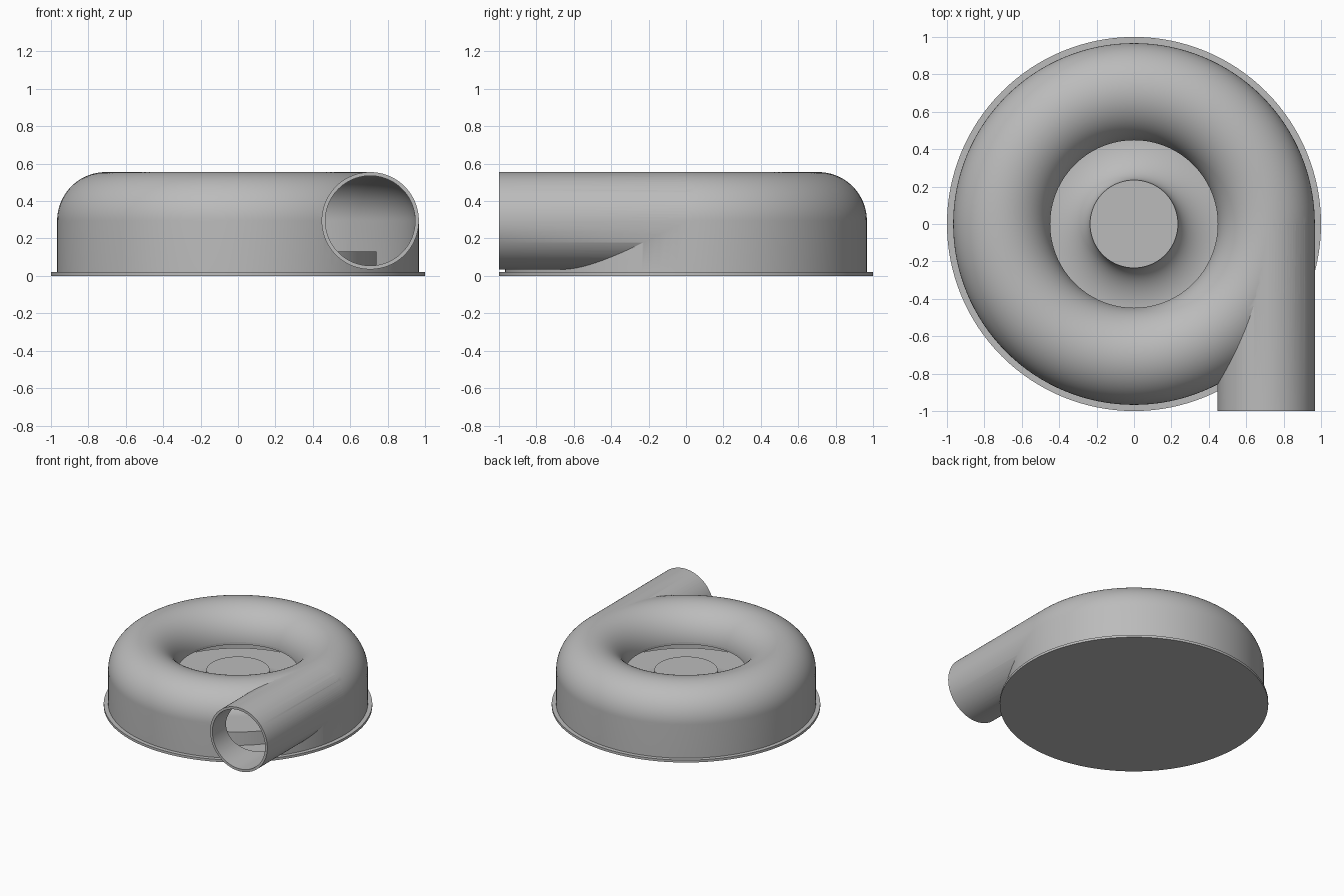
import bpy, bmesh, math
from mathutils import Matrix

cube = bpy.data.objects.get("Cube")
if cube:
    bpy.data.objects.remove(cube)

grey = bpy.data.materials.new("plain grey")
grey.use_nodes = True
GREY = (0.5, 0.5, 0.5, 1)
grey.diffuse_color = GREY
grey.node_tree.nodes["Principled BSDF"].inputs["Base Color"].default_value = GREY

TUBE_X, TUBE_Z, TUBE_R, WALL = 0.707, 0.295, 0.26, 0.02
FLOOR = 0.02


def add_object(name, bm):
    bmesh.ops.recalc_face_normals(bm, faces=bm.faces)
    mesh = bpy.data.meshes.new(name)
    bm.to_mesh(mesh)
    bm.free()
    mesh.materials.append(grey)
    obj = bpy.data.objects.new(name, mesh)
    bpy.context.collection.objects.link(obj)
    return obj


def revolve(name, profile, steps=128):
    """Spin an (r, z) profile, which starts and ends on the axis."""
    bm = bmesh.new()
    verts = [bm.verts.new((r, 0, z)) for r, z in profile]
    edges = [bm.edges.new(pair) for pair in zip(verts, verts[1:])]
    bmesh.ops.spin(bm, geom=verts + edges, cent=(0, 0, 0), axis=(0, 0, 1),
                   angle=math.tau, steps=steps, use_merge=True)
    bmesh.ops.remove_doubles(bm, verts=bm.verts, dist=1e-5)
    return add_object(name, bm)


def tube(name, radius, y0, y1):
    bm = bmesh.new()
    place = Matrix.Translation((TUBE_X, (y0 + y1) / 2, TUBE_Z)) @ Matrix.Rotation(math.pi / 2, 4, "X")
    bmesh.ops.create_cone(bm, cap_ends=True, segments=96, radius1=radius,
                          radius2=radius, depth=y1 - y0, matrix=place)
    return add_object(name, bm)


def arc(cx, cz, rx, rz, start, end, n):
    angles = [math.radians(start + (end - start) * i / n) for i in range(n + 1)]
    return [(cx + rx * math.cos(a), cz + rz * math.sin(a)) for a in angles]


def boolean(obj, other, operation):
    mod = obj.modifiers.new(operation.lower(), "BOOLEAN")
    mod.object, mod.operation, mod.solver = other, operation, "EXACT"
    other.hide_render = True
    bpy.context.view_layer.objects.active = obj
    bpy.ops.object.modifier_apply(modifier=mod.name)
    bpy.data.objects.remove(other)


# Round base plate
base = revolve("base_plate", [(0, 0), (1, 0), (1, FLOOR), (0, FLOOR)])

# Doughnut-topped housing joined with the straight outlet pipe
outer_r = TUBE_X + TUBE_R
housing = revolve("housing", [(0, FLOOR), (outer_r, FLOOR)]
                  + arc(TUBE_X, TUBE_Z, TUBE_R, TUBE_R, 0, 180, 48) + [(0, TUBE_Z)])
boolean(housing, tube("outlet_pipe", TUBE_R, -1, 0), "UNION")

# Hollow out the chamber, the central inlet and the pipe bore
inner = TUBE_R - WALL
inlet_r = TUBE_X - TUBE_R + 0.001
cavity = revolve("cavity", [(0, -0.1), (outer_r - WALL, -0.1)]
                 + arc(TUBE_X, TUBE_Z, inner, inner, 0, 180, 48)
                 + [(inlet_r, TUBE_Z), (inlet_r, TUBE_Z + 0.02), (0, TUBE_Z + 0.02)])
boolean(housing, cavity, "DIFFERENCE")
boolean(housing, tube("bore", inner, -1.1, 0), "DIFFERENCE")

# Rotor with a flared hub and flat cap
hub = revolve("rotor_hub", [(0, FLOOR), (0.74, FLOOR), (0.74, 0.13)]
              + arc(0.47, 0.295, 0.235, 0.165, 270, 180, 24) + [(0, 0.295)])

# Smooth curved surfaces, keep hard rims
bpy.ops.object.select_all(action="DESELECT")
for obj in (base, housing, hub):
    obj.select_set(True)
bpy.context.view_layer.objects.active = housing
bpy.ops.object.shade_smooth_by_angle(angle=math.radians(30))
